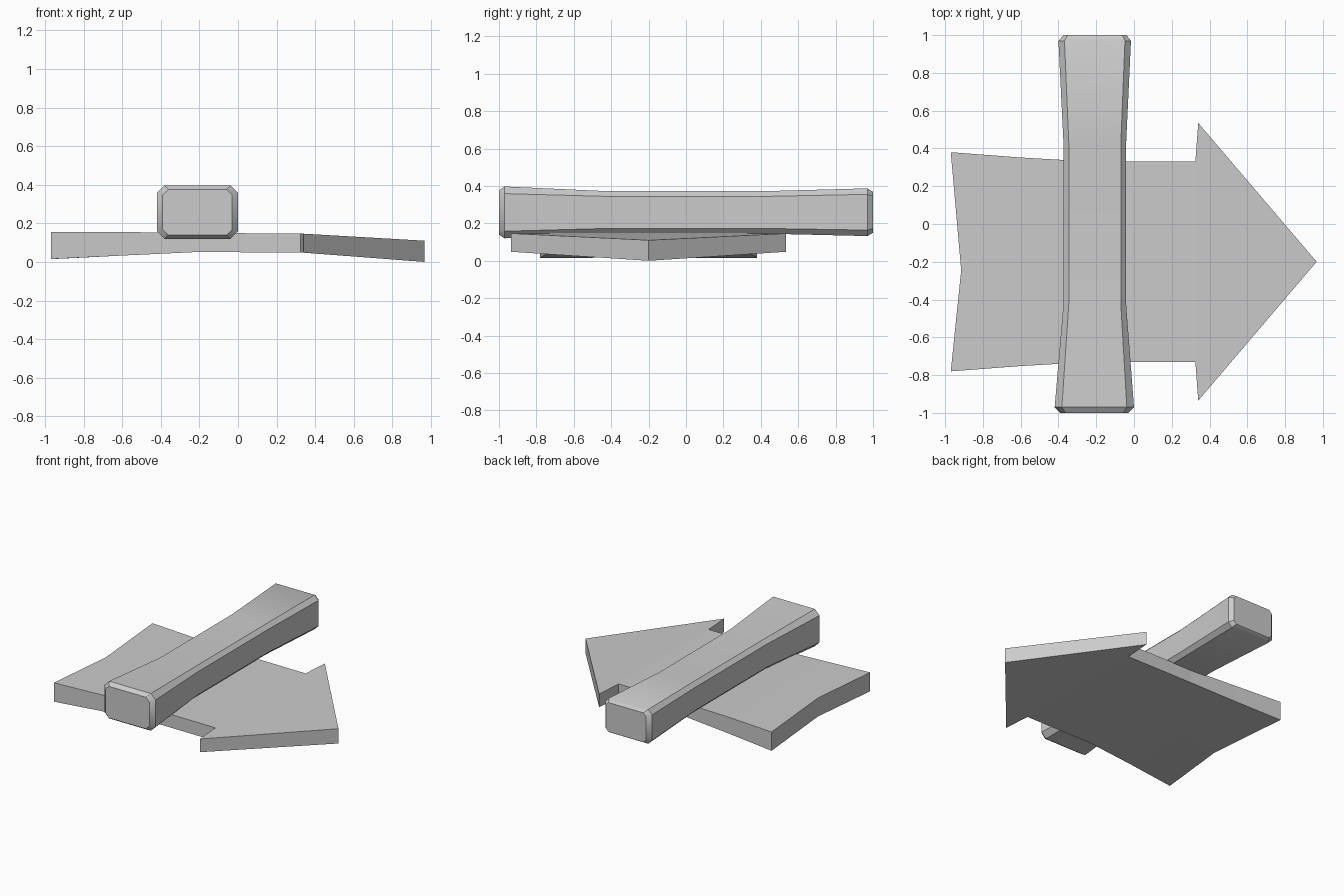
import bpy, bmesh

if "Cube" in bpy.data.objects:
    bpy.data.objects.remove(bpy.data.objects["Cube"])


def make_object(name, bm):
    bmesh.ops.recalc_face_normals(bm, faces=bm.faces)
    mesh = bpy.data.meshes.new(name)
    bm.to_mesh(mesh)
    bm.free()
    obj = bpy.data.objects.new(name, mesh)
    bpy.context.collection.objects.link(obj)
    return obj


# Arrow plate: bent strips either side of the centre line at y = -0.2
MID = -0.2
# x, half width, bottom z, top z
edge = [(-0.97, 0.58, 0.015, 0.155), (-0.6, 0.552, 0.033, 0.155),
        (-0.22, 0.53, 0.051, 0.15), (0.325, 0.53, 0.049, 0.147),
        (0.34, 0.735, 0.048, 0.146)]
spine = [(-0.915, -0.045, 0.017, 0.155), (-0.6, 0, 0.033, 0.155),
         (-0.22, 0, 0.051, 0.15), (0.325, 0, 0.049, 0.147),
         (0.967, 0, 0.0, 0.11)]

bm = bmesh.new()


def column(x, y, low, high):
    return bm.verts.new((x, y, low)), bm.verts.new((x, y, high))


centre = [column(x, MID + dy, lo, hi) for x, dy, lo, hi in spine]
for side in (-1, 1):
    outer = [column(x, MID + side * w, lo, hi) for x, w, lo, hi in edge]
    for layer in (0, 1):
        for i in range(3):
            bm.faces.new([c[layer] for c in (outer[i], outer[i + 1], centre[i + 1], centre[i])])
        bm.faces.new([c[layer] for c in (outer[3], outer[4], centre[4])])
        bm.faces.new([c[layer] for c in (outer[3], centre[4], centre[3])])
    rim = [centre[0]] + outer + [centre[4]]
    for a, b in zip(rim, rim[1:]):
        bm.faces.new((a[0], b[0], b[1], a[1]))
make_object("arrow_plate", bm)

# Handle bar: chamfered rectangular sections lofted along y
# y, left x, right x, bottom z, top z, chamfer
sections = [(-1.0, -0.39, -0.03, 0.14, 0.375, 0.028),
            (-0.97, -0.42, 0.0, 0.12, 0.397, 0.038),
            (-0.42, -0.373, -0.042, 0.145, 0.372, 0.028),
            (0.42, -0.373, -0.042, 0.145, 0.372, 0.028),
            (0.97, -0.4, -0.016, 0.132, 0.387, 0.032),
            (1.0, -0.372, -0.04, 0.15, 0.368, 0.022)]
bm = bmesh.new()
rings = []
for y, l, r, b, t, c in sections:
    outline = [(l + c, b), (r - c, b), (r, b + c), (r, t - c),
               (r - c, t), (l + c, t), (l, t - c), (l, b + c)]
    rings.append([bm.verts.new((x, y, z)) for x, z in outline])
for a, b in zip(rings, rings[1:]):
    for i in range(8):
        j = (i + 1) % 8
        bm.faces.new((a[i], a[j], b[j], b[i]))
bm.faces.new(rings[0])
bm.faces.new(rings[-1])
handle = make_object("handle_bar", bm)
bpy.context.view_layer.objects.active = handle
handle.select_set(True)
bpy.ops.object.shade_smooth_by_angle(angle=0.6)
